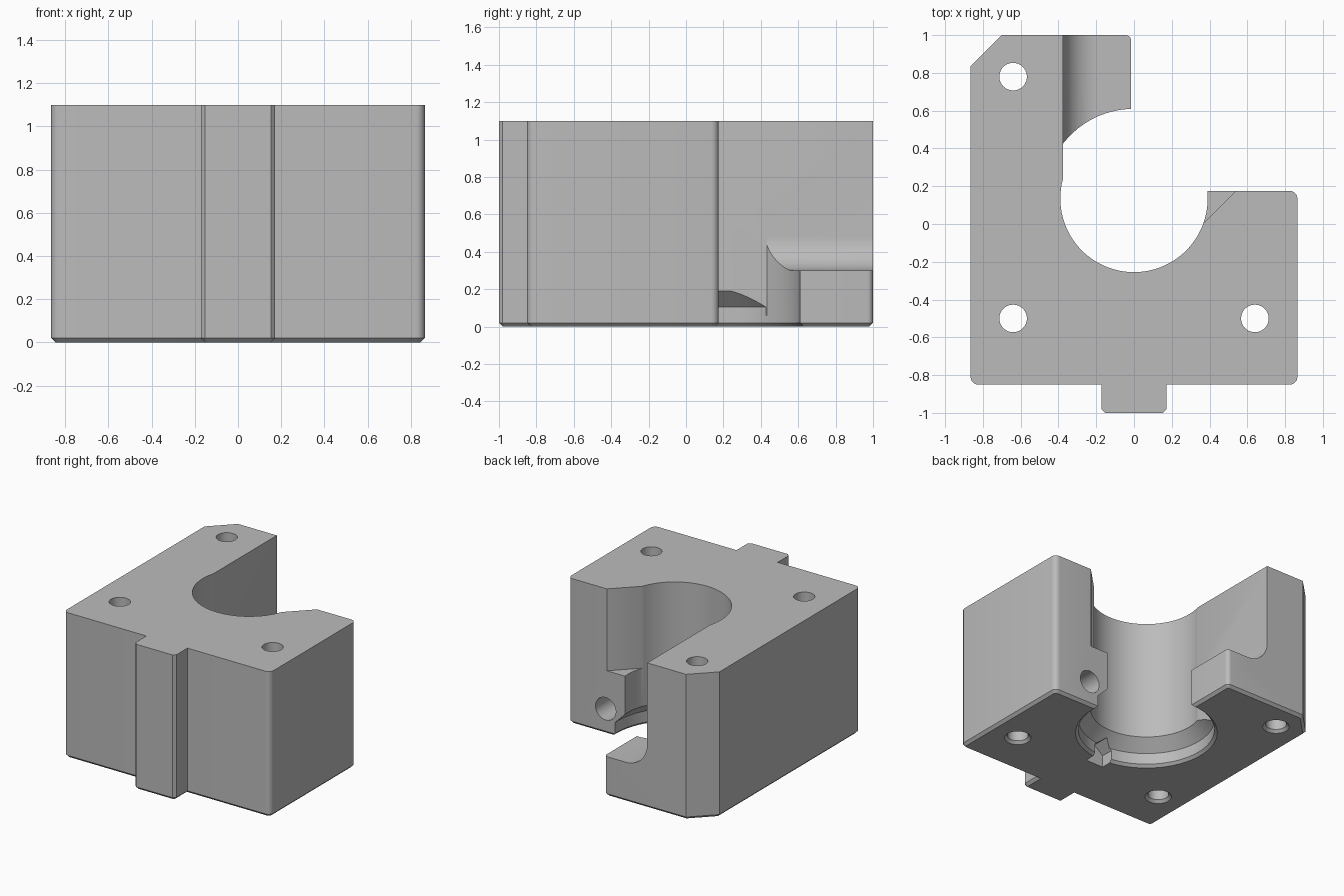
import bpy, bmesh
from math import cos, sin, radians, pi
from mathutils import Matrix, Vector

if "Cube" in bpy.data.objects:
    bpy.data.objects.remove(bpy.data.objects["Cube"], do_unlink=True)

HEIGHT, EDGE = 1.1, 0.02
BORE_Y, BORE_R, RECESS_R = 0.135, 0.39, 0.475

grey = bpy.data.materials.new("plain_grey")
grey.use_nodes = True
grey.diffuse_color = (0.5, 0.5, 0.5, 1)
grey.node_tree.nodes["Principled BSDF"].inputs["Base Color"].default_value = (0.5, 0.5, 0.5, 1)


def make_object(name, bm):
    bmesh.ops.recalc_face_normals(bm, faces=bm.faces)
    mesh = bpy.data.meshes.new(name)
    bm.to_mesh(mesh)
    bm.free()
    mesh.materials.append(grey)
    obj = bpy.data.objects.new(name, mesh)
    bpy.context.collection.objects.link(obj)
    return obj


def round_corners(corners):
    """Expand (x, y, radius, steps) corners to an outline."""
    out = []
    for i, (x, y, r, steps) in enumerate(corners):
        p = Vector((x, y))
        if not r:
            out.append(p)
            continue
        before = Vector(corners[i - 1][:2])
        after = Vector(corners[(i + 1) % len(corners)][:2])
        u, v = (before - p).normalized(), (after - p).normalized()
        for k in range(steps + 1):
            a = k / steps * pi / 2
            out.append(p + u * r * (1 - sin(a)) + v * r * (1 - cos(a)))
    return out


def prism(points, low, high, axis="Z"):
    """Extrude an outline along z, or an x-z profile along y."""
    bm = bmesh.new()
    place = (lambda a, b, c: (a, b, c)) if axis == "Z" else (lambda a, b, c: (a, c, b))
    face = bm.faces.new([bm.verts.new(place(p[0], p[1], low)) for p in points])
    move = bmesh.ops.extrude_face_region(bm, geom=[face])
    verts = [g for g in move["geom"] if isinstance(g, bmesh.types.BMVert)]
    bmesh.ops.translate(bm, verts=verts, vec=place(0, 0, high - low))
    return bm


def turned(x, y, profile, sides):
    """Solid of revolution from (radius, z) pairs about a vertical axis."""
    bm = bmesh.new()
    rings = [[bm.verts.new((x + r * cos(2 * pi * k / sides), y + r * sin(2 * pi * k / sides), z))
              for k in range(sides)] for r, z in profile]
    for a, b in zip(rings, rings[1:]):
        for k in range(sides):
            n = (k + 1) % sides
            bm.faces.new((a[k], a[n], b[n], b[k]))
    bm.faces.new(rings[0])
    bm.faces.new(rings[-1])
    return bm


# Main block with tab, back foot and side arm, chamfered along the bottom
outline = round_corners([
    (-0.865, -0.85, 0.04, 6), (-0.172, -0.85, 0, 0), (-0.172, -1, 0.02, 1),
    (0.172, -1, 0.02, 1), (0.172, -0.85, 0, 0), (0.865, -0.85, 0.04, 6),
    (0.865, 0.175, 0.04, 6), (-0.015, 0.175, 0, 0), (-0.015, 1, 0.03, 6),
    (-0.7, 1, 0, 0), (-0.865, 0.835, 0, 0)])
bm = prism(outline, 0, HEIGHT)
bottom = [e for e in bm.edges if all(v.co.z < 0.001 for v in e.verts)]
bmesh.ops.bevel(bm, geom=bottom, offset=EDGE, segments=1, affect="EDGES")
block = make_object("clamp_block", bm)

cutters = []


def cut(name, bm):
    obj = make_object(name, bm)
    obj.hide_render = True
    cutters.append(obj)


# Central bore with stepped recess, cone and flared mouth
cut("bore_cutter", turned(0, BORE_Y, [
    (RECESS_R + 2 * EDGE, -EDGE), (RECESS_R, EDGE), (RECESS_R, 0.105),
    (BORE_R, 0.19), (BORE_R, 1.2)], 96))

# Open space above the foot, with a fillet against the tall wall
fillet = [(-0.195 + 0.18 * cos(radians(a)), 0.48 + 0.18 * sin(radians(a)))
          for a in range(180, 271, 6)]
cut("foot_space_cutter", prism([(-0.375, 1.2)] + fillet + [(0.2, 0.3), (0.2, 1.2)], 0.2, 1.1, "Y"))

# Wider curved front of the foot
arc = [(RECESS_R * cos(radians(a)), BORE_Y + RECESS_R * sin(radians(a)))
       for a in range(81, 142, 4)]
cut("foot_front_cutter", prism(arc + [(-0.375, 0.432), (-0.375, 0.2), (0.08, 0.2)], 0.06, 0.6))

# Slanted inner corner of the side arm
cut("arm_corner_cutter", prism([(0.64, 0.275), (0.34, 0.275), (0.34, -0.025)], 0.48, 1.2))

# Key notch with a peaked roof in the recess
cut("notch_cutter", prism([(-0.075, -0.1), (0.075, -0.1), (0.075, 0.09),
                           (0, 0.15), (-0.075, 0.09)], -0.43, -0.1, "Y"))

# Vertical mounting holes with countersunk bottoms
for x, y in ((-0.64, -0.5), (0.64, -0.5), (-0.64, 0.78)):
    cut("mounting_hole_cutter", turned(x, y, [
        (0.113, -EDGE), (0.073, EDGE), (0.073, 1.2)], 40))

# Blind screw hole in the back of the side arm
bm = turned(0, 0, [(0.085, 0), (0.085, 0.7)], 40)
bmesh.ops.transform(bm, matrix=Matrix.Translation((0.55, -0.4, 0.19)) @ Matrix.Rotation(-pi / 2, 4, "X"),
                    verts=bm.verts)
cut("screw_hole_cutter", bm)

# Apply the cuts and finish the surface
bpy.ops.object.select_all(action="DESELECT")
block.select_set(True)
bpy.context.view_layer.objects.active = block
for cutter in cutters:
    mod = block.modifiers.new(cutter.name, "BOOLEAN")
    mod.operation, mod.solver, mod.object = "DIFFERENCE", "EXACT", cutter
    bpy.ops.object.modifier_apply(modifier=mod.name)
    bpy.data.objects.remove(cutter, do_unlink=True)
bpy.ops.object.shade_smooth_by_angle(angle=radians(25))
